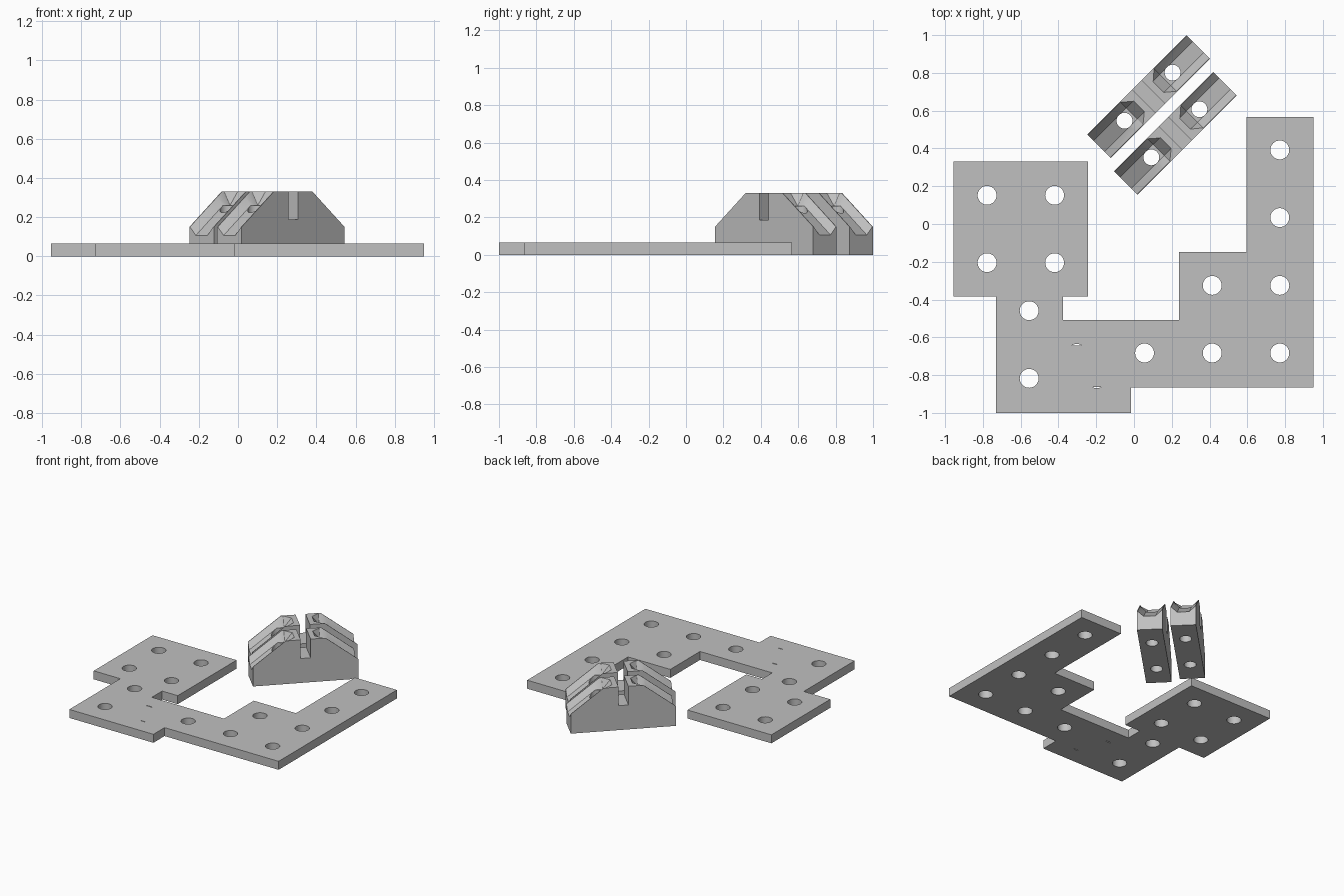
import bpy, bmesh, math
from mathutils import Matrix, Vector

if "Cube" in bpy.data.objects:
    bpy.data.objects.remove(bpy.data.objects["Cube"])

grey = bpy.data.materials.new("plain_grey")
grey.diffuse_color = (0.53, 0.53, 0.53, 1)
grey.use_nodes = True
grey.node_tree.nodes["Principled BSDF"].inputs["Base Color"].default_value = grey.diffuse_color


def loft(name, rings):
    """Closed solid through a list of matching rings."""
    bm = bmesh.new()
    vs = [[bm.verts.new(p) for p in r] for r in rings]
    n = len(vs[0])
    for a, b in zip(vs, vs[1:]):
        for i in range(n):
            j = (i + 1) % n
            bm.faces.new((a[i], a[j], b[j], b[i]))
    bm.faces.new(vs[0][::-1])
    bm.faces.new(vs[-1])
    bmesh.ops.recalc_face_normals(bm, faces=bm.faces)
    me = bpy.data.meshes.new(name)
    bm.to_mesh(me)
    bm.free()
    ob = bpy.data.objects.new(name, me)
    bpy.context.collection.objects.link(ob)
    return ob


def prism(name, pts, z0, z1):
    return loft(name, [[(x, y, z) for x, y in pts] for z in (z0, z1)])


def arc(x, y, r, a0, a1, n):
    return [(x + r * math.cos(a0 + (a1 - a0) * i / n),
             y + r * math.sin(a0 + (a1 - a0) * i / n)) for i in range(n + 1)]


def circle(x, y, r, n=32):
    return arc(x, y, r, 0, 2 * math.pi, n)[:-1]


def cut(ob, cutter):
    cutter.hide_render = True
    mod = ob.modifiers.new("cut", 'BOOLEAN')
    mod.operation, mod.solver, mod.object = 'DIFFERENCE', 'EXACT', cutter
    bpy.context.view_layer.objects.active = ob
    bpy.ops.object.modifier_apply(modifier=mod.name)
    bpy.data.objects.remove(cutter)


def finish(ob):
    ob.data.materials.clear()
    ob.data.materials.append(grey)
    bpy.ops.object.select_all(action='DESELECT')
    ob.select_set(True)
    bpy.context.view_layer.objects.active = ob
    bpy.ops.object.shade_smooth_by_angle(angle=math.radians(25))


# Flat stepped base plate
outline = [(-.955, .33), (-.955, -.383), (-.73, -.383), (-.73, -1), (-.017, -1),
           (-.017, -.865), (.95, -.865), (.95, .567), (.595, .567), (.595, -.148),
           (.237, -.148), (.237, -.508), (-.375, -.508), (-.375, -.383),
           (-.243, -.383), (-.243, .33)]
plate = prism("base_plate", outline, 0, .065)

# Screw holes through the plate
holes = [(x, y) for x in (-.778, -.42) for y in (.152, -.205)]
holes += [(-.555, y) for y in (-.459, -.817)]
holes += [(x, -.683) for x in (.056, .414, .772)]
holes += [(.414, -.325), (.772, -.325), (.772, .034), (.772, .392)]
for x, y in holes:
    cut(plate, prism("hole_cutter", circle(x, y, .05), -.1, .2))

# Two thin crescent slits
for x, y, mid, half in ((-.303, -.685, math.pi / 2, .57), (-.197, -.819, -math.pi / 2, .47)):
    cut(plate, prism("slit_cutter", arc(x, y, .05, mid - half, mid + half, 10), -.1, .2))
finish(plate)


# Clamp blocks, built along x and turned 45 degrees
HALF, WIDE, TOP = .3715, .0885, .33
side = [(-HALF, 0), (HALF, 0), (HALF, .15), (.14, TOP), (-.14, TOP), (-HALF, .15)]


def section(u, floor, rim, a=.042, b=.084):
    return [(u, -a, floor), (u, a, floor), (u, b, rim),
            (u, b, .5), (u, -b, .5), (u, -b, rim)]


def clamp_block(name, x, y):
    ob = loft(name, [[(u, v, z) for u, z in side] for v in (-WIDE, WIDE)])
    for s in (-1, 1):
        # sunken tray running down the slope
        cut(ob, loft("tray_cutter", [
            section(s * .42, .069, .112), section(s * .175, .26, .303),
            section(s * .14, .26, .33), section(s * .125, .26, .33),
            section(s * .068, .335, .345, .04, .043)]))
        # vertical screw hole
        cut(ob, prism("screw_cutter", circle(s * .18, 0, .042), -.1, .6))
    # cross slot in the crest
    cut(ob, prism("slot_cutter", [(-.035, -.2), (.035, -.2), (.035, .2), (-.035, .2)], .187, .6))
    ob.data.transform(Matrix.Translation(Vector((x, y, 0))) @ Matrix.Rotation(math.pi / 4, 4, 'Z'))
    finish(ob)


clamp_block("clamp_block_back", .077, .674)
clamp_block("clamp_block_front", .219, .48)
